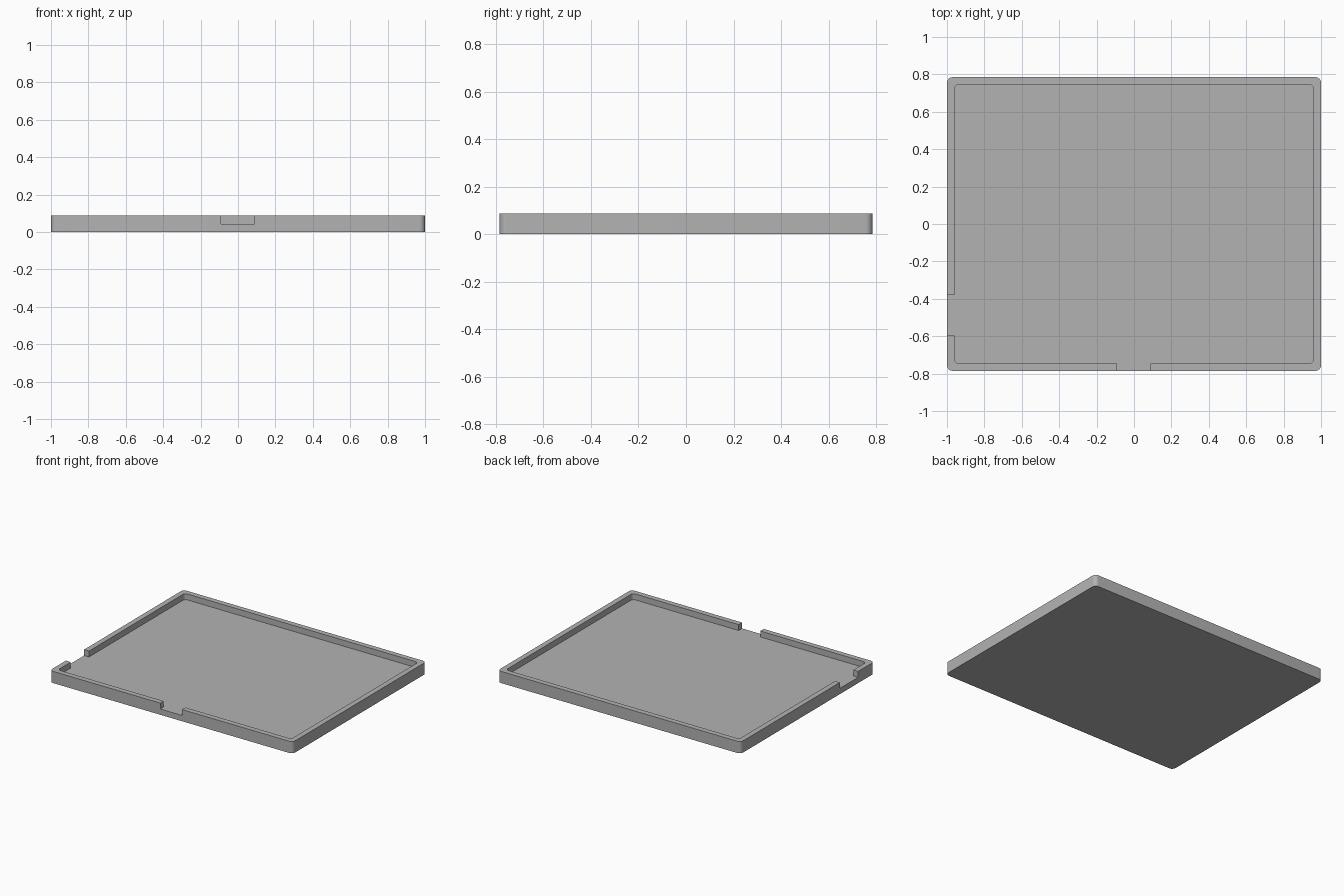
import bpy
import bmesh
from math import radians, cos, sin

HALF_X, HALF_Y = 1.0, 0.785
HEIGHT, FLOOR, WALL = 0.087, 0.043, 0.04

cube = bpy.data.objects.get("Cube")
if cube:
    bpy.data.objects.remove(cube, do_unlink=True)

grey = bpy.data.materials.new("plain grey")
grey.use_nodes = True
grey.diffuse_color = (0.45, 0.45, 0.45, 1)
grey.node_tree.nodes["Principled BSDF"].inputs["Base Color"].default_value = grey.diffuse_color


def corner(sx, sy, hx, hy, radius, start, steps=8):
    """Quarter arc of a rounded rectangle, counter-clockwise from a start angle."""
    cx, cy = sx * (hx - radius), sy * (hy - radius)
    angles = [radians(start + 90 * i / steps) for i in range(steps + 1)]
    return [(cx + radius * cos(a), cy + radius * sin(a)) for a in angles]


def prism(name, outline, z0, z1):
    """Extrude a closed outline from z0 to z1."""
    bm = bmesh.new()
    face = bm.faces.new([bm.verts.new((x, y, z0)) for x, y in outline])
    ext = bmesh.ops.extrude_face_region(bm, geom=[face])
    for v in ext["geom"]:
        if isinstance(v, bmesh.types.BMVert):
            v.co.z = z1
    bmesh.ops.recalc_face_normals(bm, faces=bm.faces)
    mesh = bpy.data.meshes.new(name)
    bm.to_mesh(mesh)
    bm.free()
    mesh.materials.append(grey)
    obj = bpy.data.objects.new(name, mesh)
    bpy.context.collection.objects.link(obj)
    return obj


def corners(hx, hy, radius):
    signs = [(1, 1), (-1, 1), (-1, -1), (1, -1)]
    return [corner(sx, sy, hx, hy, radius, 90 * i) for i, (sx, sy) in enumerate(signs)]


# Solid block with rounded corners
tray = prism("tray", sum(corners(HALF_X, HALF_Y, 0.03), []), 0, HEIGHT)

# Cavity outline, with tabs that open the right and front walls
ix, iy = HALF_X - WALL, HALF_Y - WALL
back_left, back_right, front_right, front_left = corners(ix, iy, 0.022)
out = 0.05
side_tab = [(-ix, -0.38), (-HALF_X - out, -0.38), (-HALF_X - out, -0.595), (-ix, -0.595)]
front_tab = [(-0.09, -iy), (-0.09, -HALF_Y - out), (0.088, -HALF_Y - out), (0.088, -iy)]
cavity = prism("cavity_cutter",
               back_left + back_right + side_tab + front_right + front_tab + front_left,
               FLOOR, HEIGHT + out)
cavity.hide_render = True

# Cut the cavity and bake the result
cut = tray.modifiers.new("cavity", 'BOOLEAN')
cut.operation = 'DIFFERENCE'
cut.solver = 'EXACT'
cut.object = cavity
bpy.context.view_layer.objects.active = tray
tray.select_set(True)
bpy.ops.object.modifier_apply(modifier=cut.name)
bpy.data.objects.remove(cavity, do_unlink=True)
bpy.ops.object.shade_smooth_by_angle(angle=radians(30))
